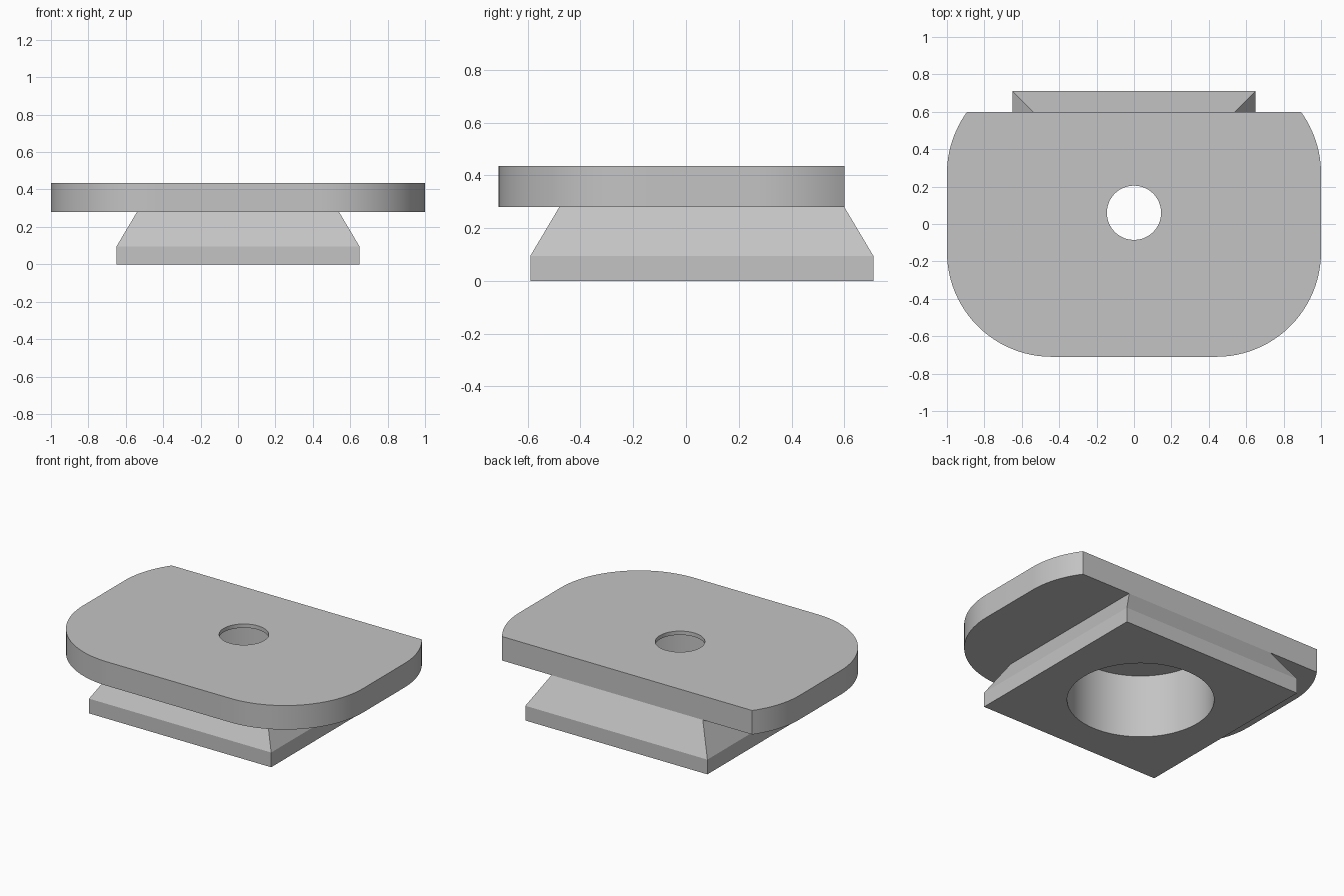
import bpy, bmesh
from math import pi, cos, sin, sqrt, acos, radians

cube = bpy.data.objects.get("Cube")
if cube:
    bpy.data.objects.remove(cube, do_unlink=True)

MID_Y = 0.06          # axis of the bore and of the square foot
PLATE_Z, TOP_Z = 0.28, 0.435
CEILING_Z = 0.41      # top of the wide bore

grey = bpy.data.materials.new("plain grey")
grey.use_nodes = True
grey.diffuse_color = (0.55, 0.55, 0.55, 1)
grey.node_tree.nodes["Principled BSDF"].inputs["Base Color"].default_value = grey.diffuse_color


def loft(name, rings):
    """Solid skinned through rings of equal point count, bottom to top."""
    bm = bmesh.new()
    loops = [[bm.verts.new(p) for p in ring] for ring in rings]
    n = len(loops[0])
    bm.faces.new(loops[0][::-1])
    bm.faces.new(loops[-1])
    for low, high in zip(loops, loops[1:]):
        for i in range(n):
            j = (i + 1) % n
            bm.faces.new((low[i], low[j], high[j], high[i]))
    bmesh.ops.recalc_face_normals(bm, faces=bm.faces)
    mesh = bpy.data.meshes.new(name)
    bm.to_mesh(mesh)
    bm.free()
    mesh.materials.append(grey)
    obj = bpy.data.objects.new(name, mesh)
    bpy.context.collection.objects.link(obj)
    return obj


def square(half, z):
    return [(sx * half, MID_Y + sy * half, z) for sx, sy in ((-1, -1), (1, -1), (1, 1), (-1, 1))]


def circle(r, z, n=96):
    return [(r * cos(2 * pi * i / n), MID_Y + r * sin(2 * pi * i / n), z) for i in range(n)]


def plate_outline(z, front=-0.71, back=0.60, r=0.56, steps=24):
    """Rounded rectangle whose rear corners are sliced off by a straight back."""
    cx = 1 - r
    cy_front = front + r
    cy_back = 2 * MID_Y - cy_front
    cut = acos(sqrt(1 - ((back - cy_back) / r) ** 2))
    right = []
    for i in range(steps + 1):
        a = -pi / 2 + pi / 2 * i / steps
        right.append((cx + r * cos(a), cy_front + r * sin(a), z))
    for i in range(steps // 2 + 1):
        a = cut * i / (steps // 2)
        right.append((cx + r * cos(a), cy_back + r * sin(a), z))
    return right + [(-x, y, h) for x, y, h in reversed(right)]


# Square foot with a sloped shoulder, and the overhanging plate
foot = loft("tapered_foot", [square(0.65, 0), square(0.65, 0.095), square(0.54, PLATE_Z)])
plate = loft("top_plate", [plate_outline(PLATE_Z), plate_outline(TOP_Z)])

# Wide blind bore from below and a small through hole above it
bore = loft("bore_cutter", [circle(0.43, -0.1), circle(0.43, CEILING_Z)])
hole = loft("hole_cutter", [circle(0.145, 0.2), circle(0.145, 0.6)])

for obj, cutters in ((foot, [bore]), (plate, [bore, hole])):
    bpy.ops.object.select_all(action='DESELECT')
    bpy.context.view_layer.objects.active = obj
    obj.select_set(True)
    for cutter in cutters:
        mod = obj.modifiers.new("cut", 'BOOLEAN')
        mod.operation = 'DIFFERENCE'
        mod.solver = 'EXACT'
        mod.object = cutter
        bpy.ops.object.modifier_apply(modifier=mod.name)
    bpy.ops.object.shade_smooth_by_angle(angle=radians(20))

for cutter in (bore, hole):
    bpy.data.objects.remove(cutter, do_unlink=True)
